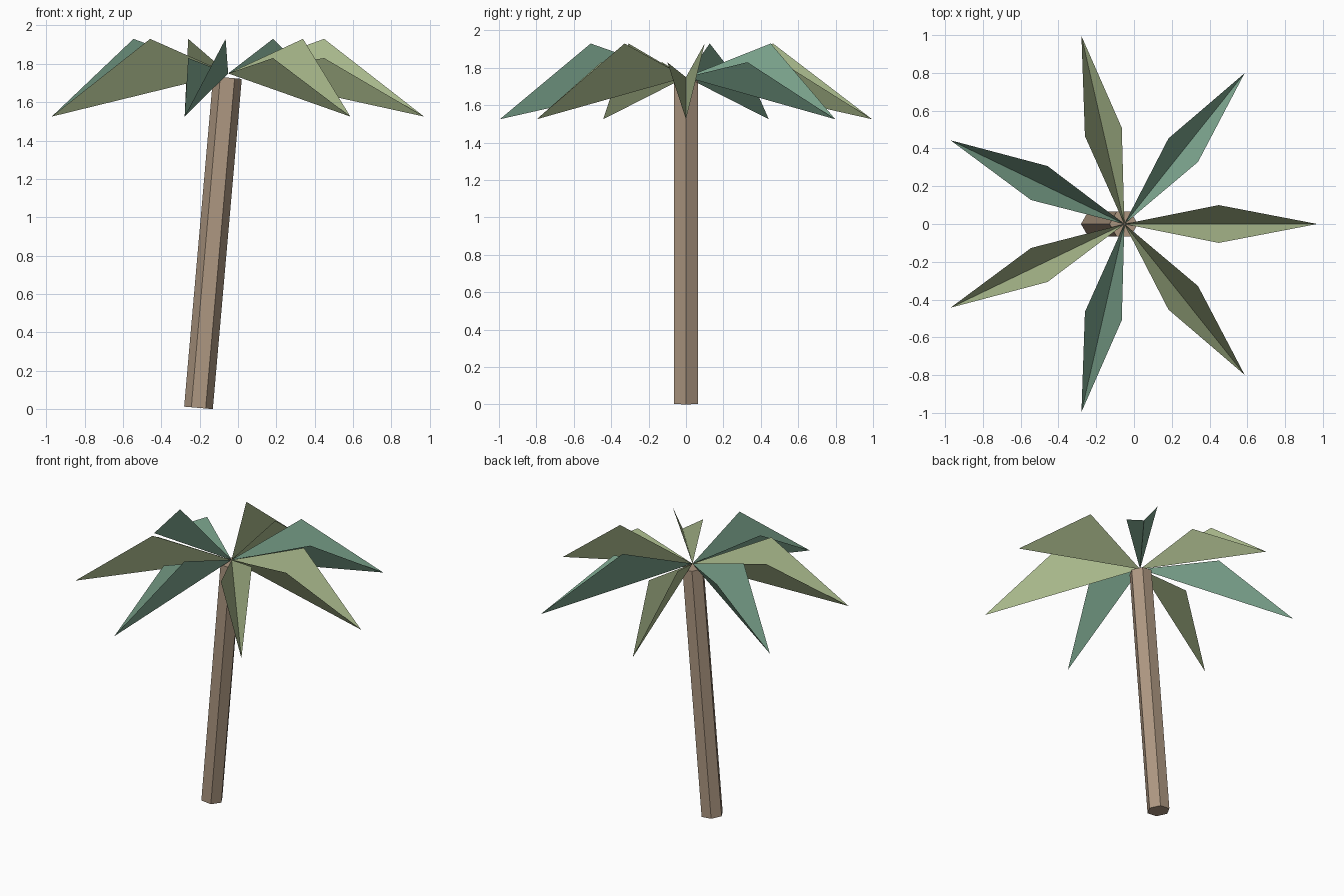
import bpy, bmesh, math
from mathutils import Vector, Matrix

if "Cube" in bpy.data.objects:
    bpy.data.objects.remove(bpy.data.objects["Cube"])


def material(name, rgb):
    m = bpy.data.materials.new(name)
    m.diffuse_color = (*rgb, 1)
    m.use_nodes = True
    m.node_tree.nodes["Principled BSDF"].inputs["Base Color"].default_value = m.diffuse_color
    return m


bark = material("bark", (0.42, 0.31, 0.22))
leaf_mats = [material("olive_leaf", (0.41, 0.50, 0.27)),
             material("blue_green_leaf", (0.21, 0.39, 0.28))]

# Trunk: slanted six-sided prism with corners along the lean direction
base, top = Vector((-0.206, 0, 0.0065)), Vector((-0.055, 0, 1.728))
radius = 0.075
lean = math.atan2(top.x - base.x, top.z - base.z)
bm = bmesh.new()
bmesh.ops.create_cone(
    bm, cap_ends=True, segments=6, radius1=radius, radius2=radius,
    depth=(top - base).length)
# turn so that two corners lie on the local x axis
if not any(abs(v.co.y) < 1e-4 for v in bm.verts):
    bmesh.ops.rotate(bm, verts=bm.verts, matrix=Matrix.Rotation(math.pi / 6, 3, 'Z'))
me = bpy.data.meshes.new("trunk")
bm.to_mesh(me)
bm.free()
me.materials.append(bark)
trunk = bpy.data.objects.new("trunk", me)
trunk.location = (base + top) / 2
trunk.rotation_euler = (0, lean, 0)
bpy.context.collection.objects.link(trunk)

# Leaves: V-folded sheets, one edge raised higher than the other
COUNT = 7
crown = Vector((-0.051, 0, 1.75))
root, tip = (0, 0, 0), (1.021, 0, -0.225)
low_side, high_side = (0.50, -0.10, 0.08), (0.50, 0.10, 0.18)
for i in range(COUNT):
    me = bpy.data.meshes.new(f"leaf_{i + 1}")
    me.from_pydata([root, low_side, tip, high_side], [], [(0, 1, 2), (0, 2, 3)])
    me.materials.append(leaf_mats[i % 2])
    leaf = bpy.data.objects.new(f"leaf_{i + 1}", me)
    leaf.location = crown
    leaf.rotation_euler = (0, 0, math.tau * i / COUNT)
    bpy.context.collection.objects.link(leaf)
